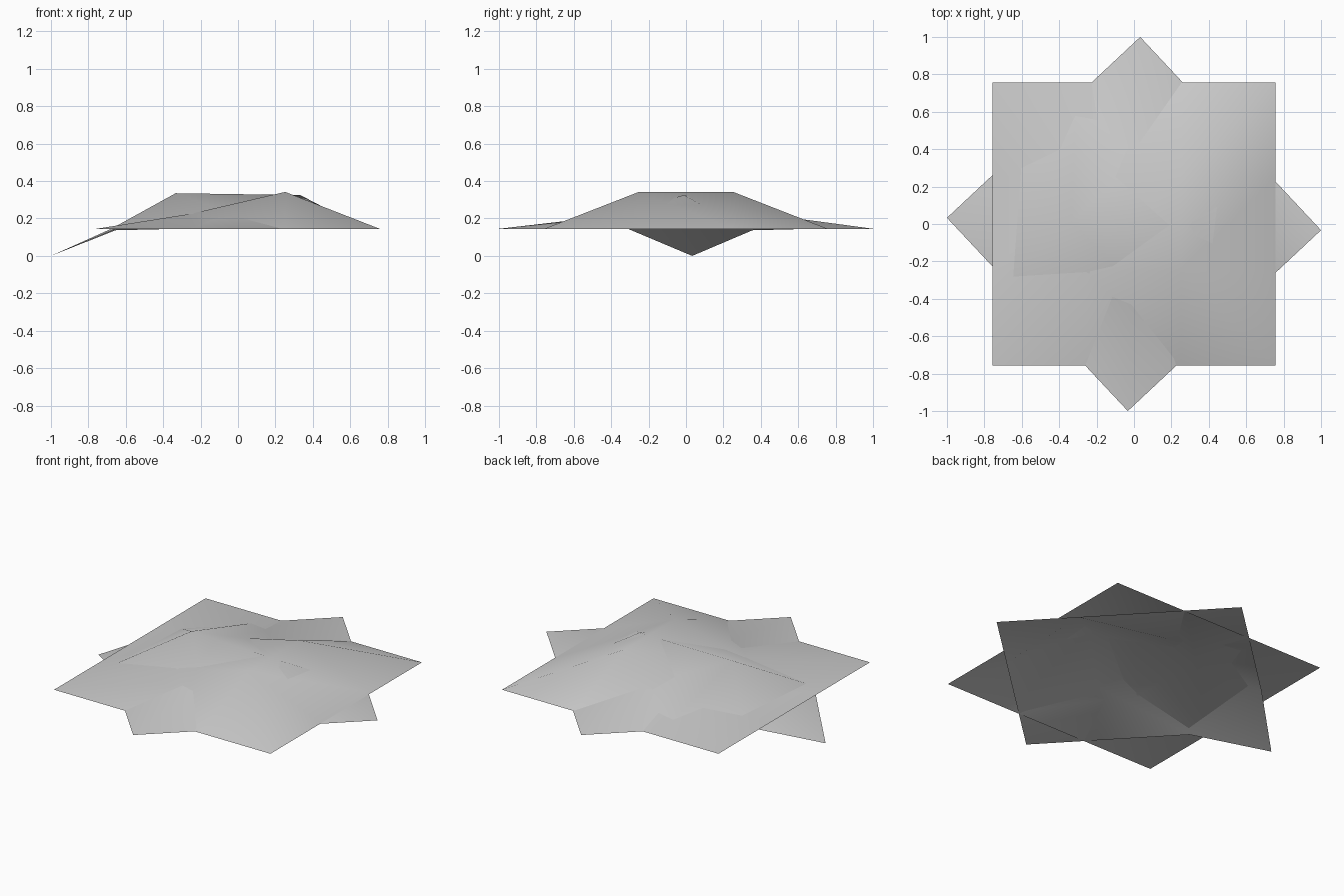
import bpy, bmesh
from math import radians
from mathutils import Matrix

cube = bpy.data.objects.get("Cube")
if cube:
    bpy.data.objects.remove(cube)

HEM = 0.145

grey = bpy.data.materials.new("soft_grey")
grey.use_nodes = True
colour = (0.6, 0.6, 0.6, 1)
grey.diffuse_color = colour
grey.node_tree.nodes["Principled BSDF"].inputs["Base Color"].default_value = colour


def cloth(name, half, angle, heights, folds):
    """Square sheet of 3 x 3 panels, lifted at chosen (column, row) points."""
    bm = bmesh.new()
    bmesh.ops.create_grid(bm, x_segments=3, y_segments=3, size=half)
    step = 2 * half / 3
    point = {(round((v.co.x + half) / step), round((v.co.y + half) / step)): v
             for v in bm.verts}
    for key, v in point.items():
        v.co.z = heights.get(key, HEM)
    # creases across single panels
    for a, b in folds:
        bmesh.ops.connect_verts(bm, verts=[point[a], point[b]])
    bm.transform(Matrix.Rotation(radians(angle), 4, "Z"))
    for f in bm.faces:
        f.smooth = True
    mesh = bpy.data.meshes.new(name)
    bm.to_mesh(mesh)
    bm.free()
    mesh.materials.append(grey)
    obj = bpy.data.objects.new(name, mesh)
    bpy.context.collection.objects.link(obj)
    return obj


# Straight cloth, raised more along its +x side, ridges running to the corners
cloth("straight_cloth", 0.757, 0,
      {(1, 1): 0.225, (1, 2): 0.225, (2, 1): 0.342, (2, 2): 0.342},
      [((1, 1), (0, 0)), ((2, 1), (3, 0)), ((2, 2), (3, 3)), ((1, 2), (0, 3)),
       ((1, 1), (2, 0)), ((1, 2), (2, 3))])

# Turned cloth: its first corner points to -x and hangs to the ground
cloth("turned_cloth", 0.7075, -46.9,
      {(0, 0): 0.0, (0, 1): 0.137, (1, 1): 0.335, (2, 2): 0.325,
       (1, 2): 0.235, (2, 1): 0.222},
      [((1, 1), (2, 2)), ((0, 1), (1, 0)), ((2, 3), (3, 2)),
       ((1, 2), (0, 3)), ((2, 1), (3, 0)), ((1, 1), (0, 2)),
       ((2, 2), (3, 1)), ((1, 0), (2, 1)), ((1, 2), (2, 3))])
